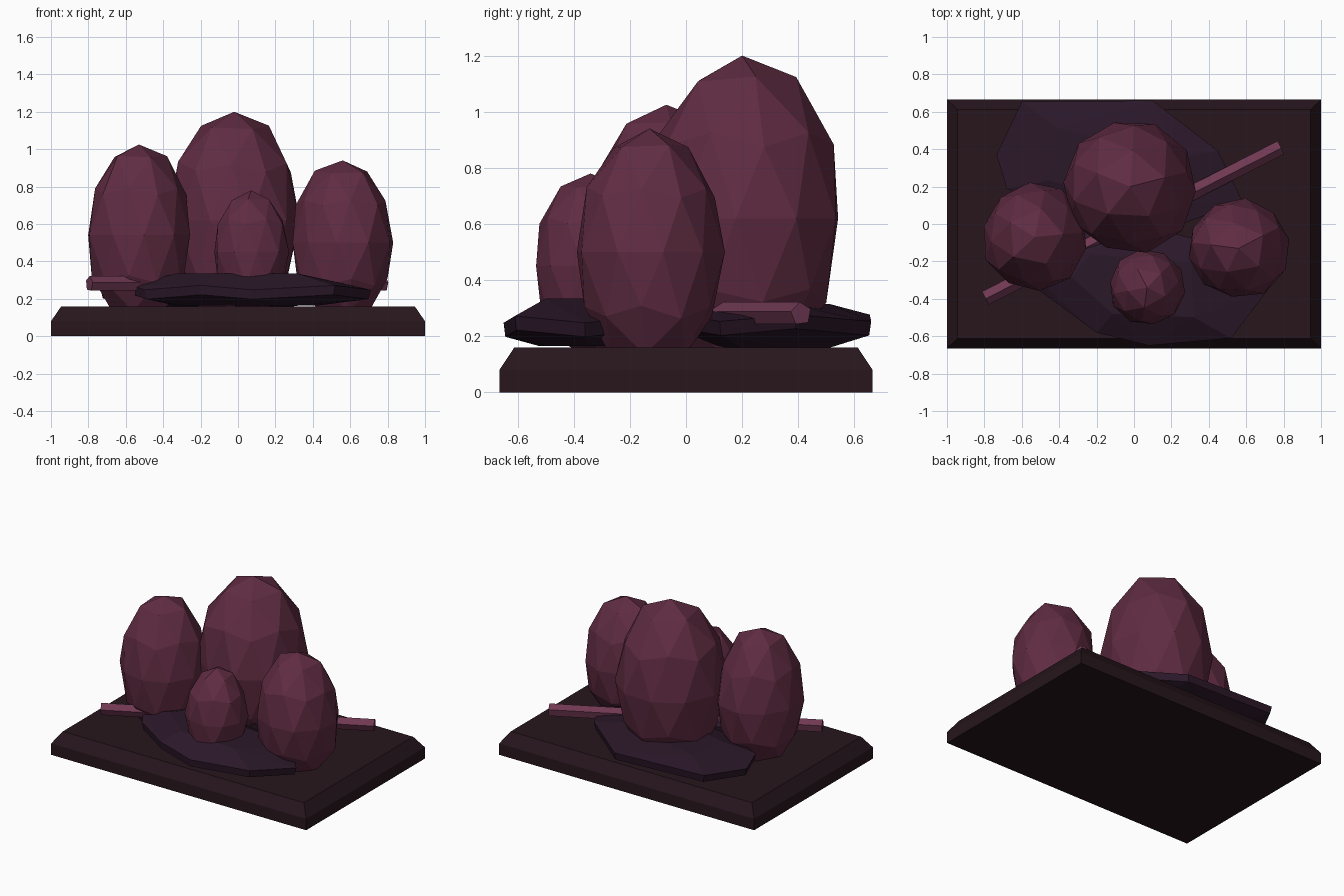
import bpy, bmesh, random
from math import cos, sin, tau
from mathutils import Vector, Matrix

if "Cube" in bpy.data.objects:
    bpy.data.objects.remove(bpy.data.objects["Cube"])

random.seed(4)


def material(name, rgb):
    m = bpy.data.materials.new(name)
    m.diffuse_color = (*rgb, 1)
    m.use_nodes = True
    m.node_tree.nodes["Principled BSDF"].inputs["Base Color"].default_value = m.diffuse_color
    return m


BASE = material("dark_base", (0.020, 0.008, 0.012))
ROCK = material("dark_slab", (0.024, 0.009, 0.022))
EGG = material("plum_shell", (0.117, 0.025, 0.055))
ROD = material("pink_rod", (0.16, 0.04, 0.085))


def finish(bm, name, mat):
    bmesh.ops.recalc_face_normals(bm, faces=bm.faces)
    mesh = bpy.data.meshes.new(name)
    bm.to_mesh(mesh)
    bm.free()
    mesh.materials.append(mat)
    obj = bpy.data.objects.new(name, mesh)
    bpy.context.collection.objects.link(obj)
    return obj


def hull(points, name, mat):
    bm = bmesh.new()
    for p in points:
        bm.verts.new(p)
    res = bmesh.ops.convex_hull(bm, input=bm.verts)
    loose = [v for v in bm.verts if not v.link_faces]
    bmesh.ops.delete(bm, geom=loose, context='VERTS')
    return finish(bm, name, mat)


def egg(name, center, radii, spin):
    bm = bmesh.new()
    bmesh.ops.create_icosphere(bm, subdivisions=2, radius=1)
    bm.transform(Matrix.Rotation(spin, 4, 'Z'))
    for v in bm.verts:
        k = random.uniform(0.97, 1.03) if abs(v.co.z) < 0.99 else 1
        v.co = Vector(center) + Vector([c * r * k for c, r in zip(v.co, radii)])
    return finish(bm, name, EGG)


def slab(name, outline, rim_z, top_z, bottom_z):
    # blunt rim, smaller raised top, smaller underside
    cx = sum(p[0] for p in outline) / len(outline)
    cy = sum(p[1] for p in outline) / len(outline)
    pts = []
    for i, (x, y) in enumerate(outline):
        wob = 0.012 * (-1) ** i
        for s, z in ((1, rim_z + 0.025 + wob), (0.98, rim_z - 0.025 + wob),
                     (0.6, top_z - 0.012 + wob), (0.6, bottom_z)):
            pts.append((cx + (x - cx) * s, cy + (y - cy) * s, z))
    return hull(pts, name, ROCK)


# Base plinth with sloped upper edge
hull([(sx * x, sy * y, z) for sx in (-1, 1) for sy in (-1, 1)
      for x, y, z in ((1, 0.665, 0), (1, 0.665, 0.08), (0.945, 0.612, 0.16))],
     "base", BASE)

# Two flat stones under the eggs
slab("front_slab", [(-0.57, -0.25), (-0.5, -0.36), (-0.2, -0.58), (0.08, -0.65),
                    (0.52, -0.61), (0.71, -0.36), (0.5, -0.12), (0.0, 0.0),
                    (-0.4, -0.05)], 0.235, 0.335, 0.165)
slab("back_slab", [(-0.6, 0.655), (0.1, 0.66), (0.45, 0.39), (0.58, 0.12),
                   (0.2, -0.02), (-0.3, 0.0), (-0.68, 0.19), (-0.735, 0.37)],
     0.24, 0.315, 0.16)

# Faceted eggs
egg("tall_egg", (-0.02, 0.2, 0.62), (0.355, 0.36, 0.58), 0.25)
egg("left_egg", (-0.53, -0.07, 0.54), (0.282, 0.292, 0.485), 0.1)
egg("right_egg", (0.56, -0.13, 0.5), (0.278, 0.268, 0.44), 0.5)
egg("small_egg", (0.07, -0.34, 0.45), (0.202, 0.202, 0.33), 0.8)

# Five-sided rod lying diagonally through the group
a, b = Vector((-0.795, -0.395, 0.28)), Vector((0.785, 0.41, 0.28))
side = (b - a).cross(Vector((0, 0, 1))).normalized()
ring = [side * 0.042 * cos(tau * i / 5 + 0.2) + Vector((0, 0, 0.042 * sin(tau * i / 5 + 0.2)))
        for i in range(5)]
hull([e + r for e in (a, b) for r in ring], "rod", ROD)
